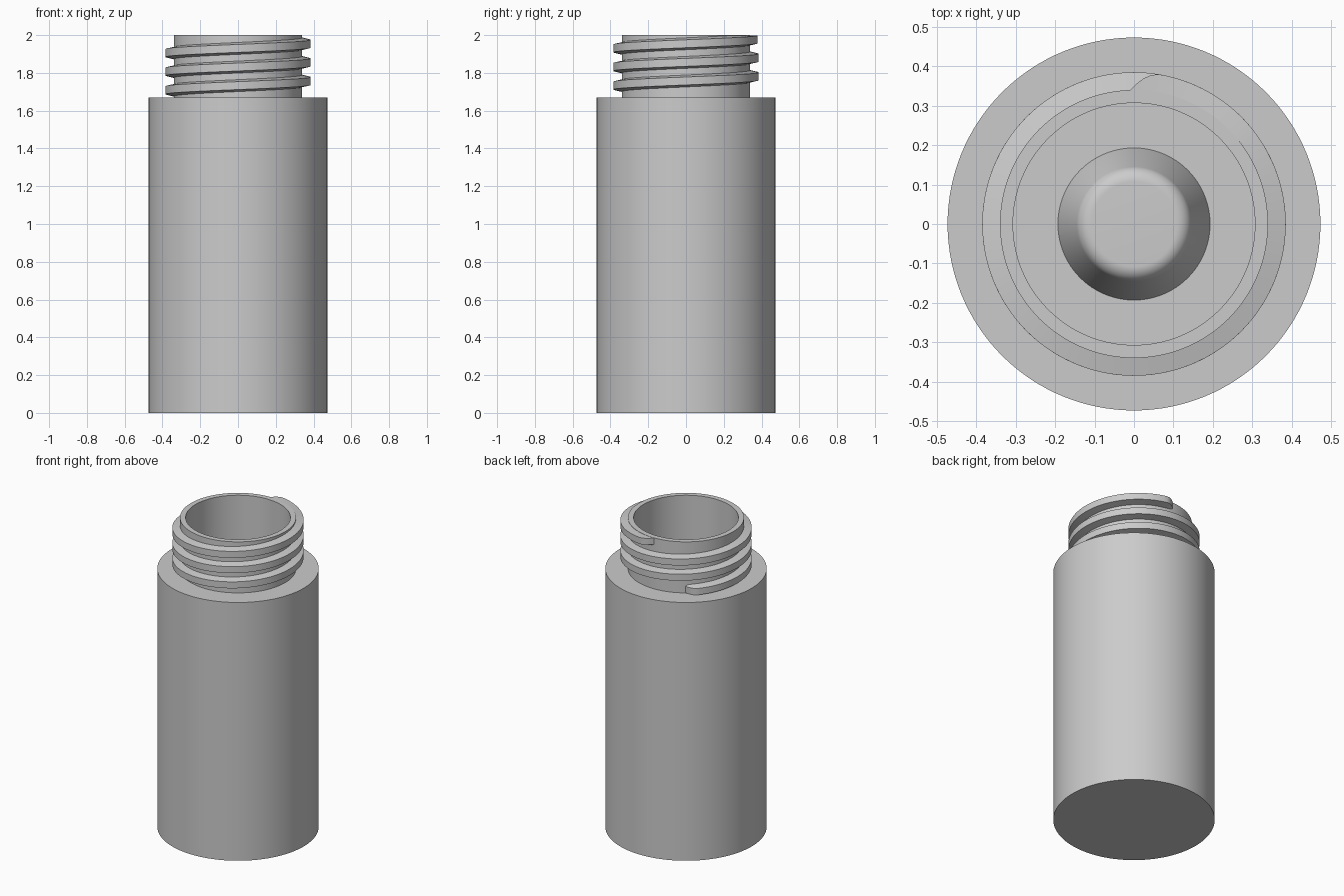
import bpy
import bmesh
from math import sin, cos, pi, radians
from mathutils import Matrix, Vector

cube = bpy.data.objects.get("Cube")
if cube:
    bpy.data.objects.remove(cube, do_unlink=True)

BODY_R, NECK_R, BORE_R, THREAD_R = 0.473, 0.34, 0.307, 0.385
SHOULDER, TOP, WALL = 1.67, 2.0, 0.033
PITCH, SEGMENTS = 0.0985, 128

# Single plain grey material
grey = bpy.data.materials.new("plain_grey")
grey.use_nodes = True
colour = (0.6, 0.6, 0.6, 1)
grey.diffuse_color = colour
grey.node_tree.nodes["Principled BSDF"].inputs["Base Color"].default_value = colour


def finish(bm, name):
    """Turn a bmesh into a smooth object with crisp edges."""
    bmesh.ops.recalc_face_normals(bm, faces=bm.faces[:])
    mesh = bpy.data.meshes.new(name)
    bm.to_mesh(mesh)
    bm.free()
    mesh.materials.append(grey)
    obj = bpy.data.objects.new(name, mesh)
    bpy.context.collection.objects.link(obj)
    bpy.ops.object.select_all(action='DESELECT')
    obj.select_set(True)
    bpy.context.view_layer.objects.active = obj
    bpy.ops.object.shade_smooth_by_angle(angle=radians(30))
    return obj


def lathe(profile, name):
    """Revolve an (r, z) profile that starts and ends on the axis."""
    bm = bmesh.new()
    verts = [bm.verts.new((r, 0, z)) for r, z in profile]
    edges = [bm.edges.new(pair) for pair in zip(verts, verts[1:])]
    bmesh.ops.spin(bm, geom=verts + edges, cent=(0, 0, 0), axis=(0, 0, 1),
                   angle=2 * pi, steps=SEGMENTS)
    bmesh.ops.remove_doubles(bm, verts=bm.verts[:], dist=0.0001)
    return finish(bm, name)


# Hollow bottle: outer wall, shoulder, neck, bore and cavity
outer = [(0, 0), (BODY_R, 0), (BODY_R, SHOULDER), (NECK_R, SHOULDER), (NECK_R, TOP)]
inner = [(BORE_R, TOP), (BORE_R, SHOULDER - WALL),
         (BODY_R - WALL, SHOULDER - WALL), (BODY_R - WALL, WALL), (0.193, WALL)]
# Raised boss on the inside floor, steep sided with a rounded rim
arc = [radians(17 + 73 * i / 10) for i in range(11)]
boss = [(0.107 + 0.04 * cos(a), WALL + 0.145 + 0.04 * sin(a)) for a in arc]
lathe(outer + inner + boss + [(0, boss[-1][1])], "bottle_body")


# Right-handed screw thread that fades into the neck at both ends
def thread_section(bm, angle, start, end):
    fade = min(1, (angle - start) / radians(12), (end - angle) / radians(12))
    crest = NECK_R - 0.002 + (THREAD_R - NECK_R + 0.002) * sin(max(fade, 0) * pi / 2)
    mid = 1.708 + PITCH * (angle - pi) / (2 * pi)
    root = NECK_R - 0.01
    section = [(root, -0.034), (crest, -0.021), (crest, 0.021), (root, 0.034)]
    turn = Matrix.Rotation(angle, 3, 'Z')
    return [bm.verts.new(turn @ Vector((r, 0, min(mid + dz, TOP - 0.001))))
            for r, dz in section]


bm = bmesh.new()
start, end = radians(124), radians(92 + 3 * 360)
steps = 360
rings = [thread_section(bm, start + (end - start) * i / steps, start, end)
         for i in range(steps + 1)]
for a, b in zip(rings, rings[1:]):
    for i in range(4):
        j = (i + 1) % 4
        bm.faces.new((a[i], a[j], b[j], b[i]))
bm.faces.new(rings[0])
bm.faces.new(rings[-1])
finish(bm, "neck_thread")
